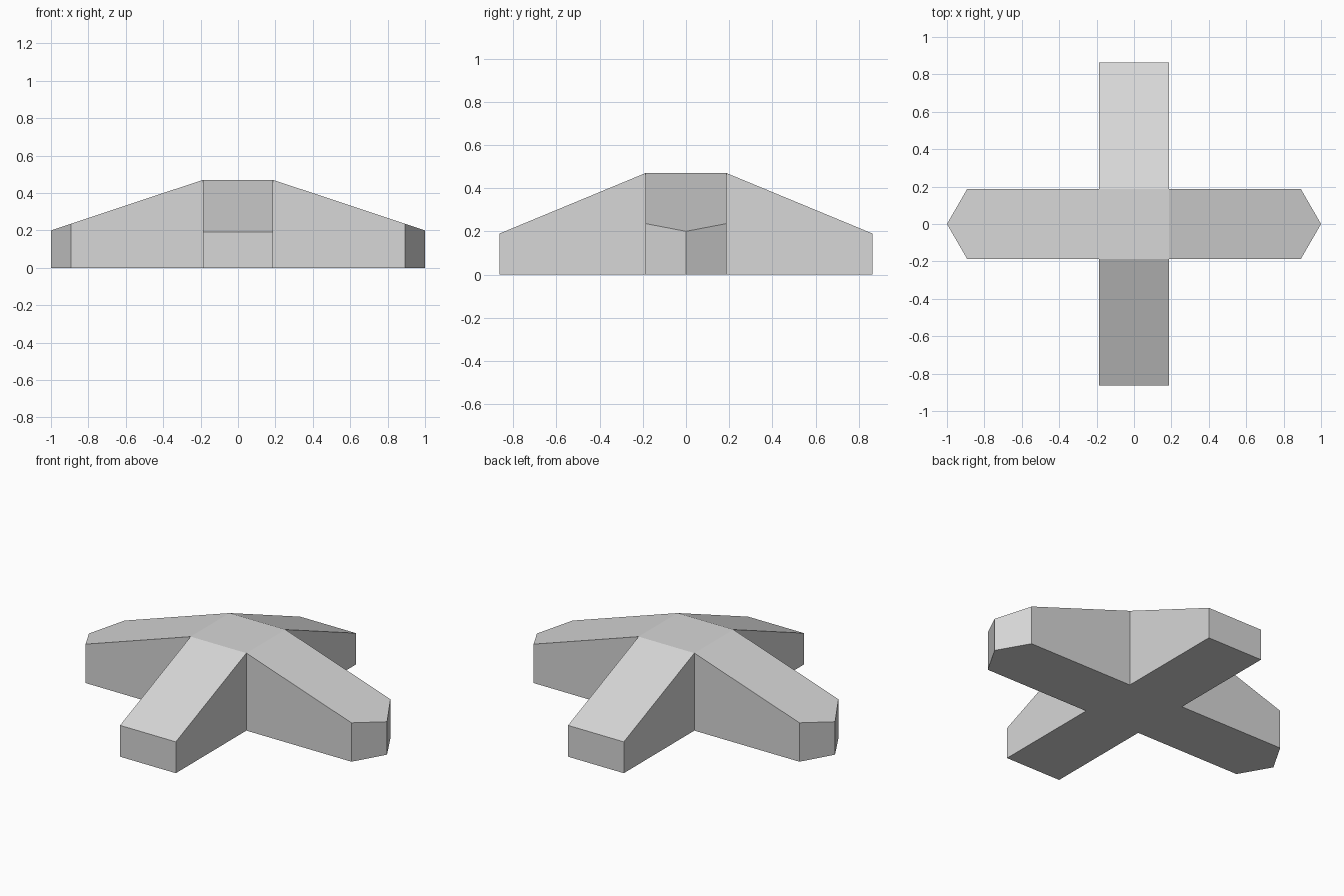
import bpy
import bmesh

cube = bpy.data.objects.get("Cube")
if cube:
    bpy.data.objects.remove(cube, do_unlink=True)

HALF = 0.187      # half width of every arm
TOP = 0.47        # height of the flat hub

stone = bpy.data.materials.new("light grey")
stone.use_nodes = True
grey = (0.68, 0.68, 0.68, 1)
stone.diffuse_color = grey
stone.node_tree.nodes["Principled BSDF"].inputs["Base Color"].default_value = grey


def add_prism(bm, plan, height):
    """Flat base, walls and a sloped roof over a plan; returns the faces."""
    low = [bm.verts.new((x, y, 0)) for x, y in plan]
    high = [bm.verts.new((x, y, height(x, y))) for x, y in plan]
    bm.faces.new(low[::-1])
    bm.faces.new(high)
    n = len(plan)
    for i in range(n):
        j = (i + 1) % n
        bm.faces.new((low[i], low[j], high[j], high[i]))


def side_height(x, y):
    return TOP - (abs(x) - HALF) * (TOP - 0.2) / (1 - HALF)


def end_height(x, y):
    return TOP - (abs(y) - HALF) * (TOP - 0.19) / (0.863 - HALF)


bm = bmesh.new()
# Square hub
add_prism(bm, [(-HALF, -HALF), (HALF, -HALF), (HALF, HALF), (-HALF, HALF)],
          lambda x, y: TOP)
for s in (1, -1):
    # Side arm with a pointed end
    add_prism(bm, [(s * x, s * y) for x, y in (
        (HALF, -HALF), (0.892, -HALF), (1, 0), (0.892, HALF), (HALF, HALF))],
        side_height)
    # Front or back arm with a square end
    add_prism(bm, [(s * x, s * y) for x, y in (
        (HALF, HALF), (HALF, 0.863), (-HALF, 0.863), (-HALF, HALF))],
        end_height)

# Weld the arms to the hub and drop the walls enclosed between them
bmesh.ops.remove_doubles(bm, verts=bm.verts[:], dist=0.0005)
inner = [f for f in bm.faces
         if all(abs(v.co.x) < HALF + 0.001 and abs(v.co.y) < HALF + 0.001
                for v in f.verts) and abs(f.normal.z) < 0.1
         and f.calc_center_median().z > 0.1 and f.calc_center_median().z < 0.4]
bmesh.ops.delete(bm, geom=inner, context='FACES')
# Merge the coplanar base faces into one
base_edges = [e for e in bm.edges if len(e.link_faces) == 2
              and all(v.co.z < 0.001 for f in e.link_faces for v in f.verts)]
bmesh.ops.dissolve_edges(bm, edges=base_edges, use_verts=False)
bmesh.ops.recalc_face_normals(bm, faces=bm.faces[:])

mesh = bpy.data.meshes.new("cross_base")
bm.to_mesh(mesh)
bm.free()
mesh.materials.append(stone)
base = bpy.data.objects.new("cross_base", mesh)
bpy.context.collection.objects.link(base)
